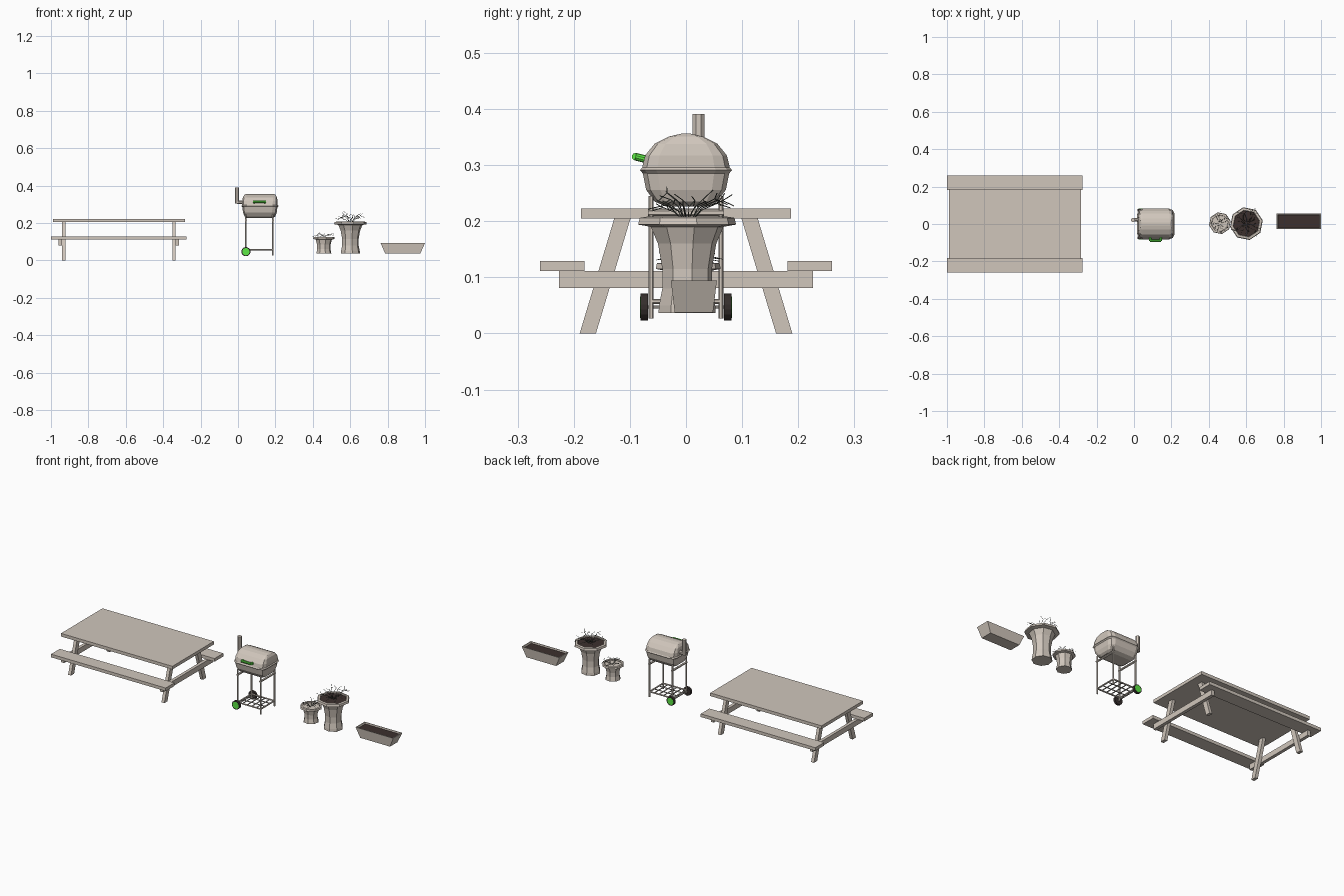
import bpy, bmesh, math, random
from mathutils import Vector

if "Cube" in bpy.data.objects:
    bpy.data.objects.remove(bpy.data.objects["Cube"])

random.seed(4)


def mat(name, r, g, b):
    m = bpy.data.materials.new(name)
    m.diffuse_color = (r, g, b, 1)
    m.use_nodes = True
    m.node_tree.nodes["Principled BSDF"].inputs["Base Color"].default_value = m.diffuse_color
    return m


TAUPE = mat("warm taupe", 0.63, 0.565, 0.5)
METAL = mat("grey metal", 0.4, 0.37, 0.34)
DARK = mat("dark rubber", 0.035, 0.027, 0.025)
GREEN = mat("bright green", 0.11, 0.8, 0.06)
SOIL = mat("dark soil", 0.045, 0.03, 0.027)
TWIG = mat("dark foliage", 0.08, 0.09, 0.075)


def mesh(name, verts, faces, m):
    me = bpy.data.meshes.new(name)
    me.from_pydata([tuple(v) for v in verts], [], faces)
    bm = bmesh.new()
    bm.from_mesh(me)
    bmesh.ops.recalc_face_normals(bm, faces=bm.faces)
    bm.to_mesh(me)
    bm.free()
    me.materials.append(m)
    ob = bpy.data.objects.new(name, me)
    bpy.context.collection.objects.link(ob)
    return ob


def loft(name, rings, m):
    """Skin a stack of equal-count rings and cap both ends."""
    n = len(rings[0])
    faces = [(k*n+i, k*n+(i+1) % n, (k+1)*n+(i+1) % n, (k+1)*n+i)
             for k in range(len(rings)-1) for i in range(n)]
    faces += [tuple(range(n)), tuple(range((len(rings)-1)*n, len(rings)*n))]
    return mesh(name, [v for r in rings for v in r], faces, m)


def rect(cx, cy, hx, hy, z):
    return [(cx-hx, cy-hy, z), (cx+hx, cy-hy, z), (cx+hx, cy+hy, z), (cx-hx, cy+hy, z)]


def box(name, x0, x1, y0, y1, z0, z1, m):
    cx, cy, hx, hy = (x0+x1)/2, (y0+y1)/2, (x1-x0)/2, (y1-y0)/2
    return loft(name, [rect(cx, cy, hx, hy, z0), rect(cx, cy, hx, hy, z1)], m)


def circle(cx, cy, r, z, n, turn=0.0):
    return [(cx+r*math.cos(turn+2*math.pi*i/n), cy+r*math.sin(turn+2*math.pi*i/n), z)
            for i in range(n)]


def rods(name, paths, r, m, n=6):
    """Straight round rods along each segment of each path, in one object."""
    verts, faces = [], []
    for path in paths:
        for a, b in zip(path, path[1:]):
            a, b = Vector(a), Vector(b)
            q = (b-a).to_track_quat('Z', 'Y')
            s = len(verts)
            for p in (a, b):
                verts += [p + q @ Vector(c) for c in circle(0, 0, r, 0, n, math.pi/n)]
            faces += [(s+i, s+(i+1) % n, s+n+(i+1) % n, s+n+i) for i in range(n)]
            faces += [tuple(range(s, s+n)), tuple(range(s+n, s+2*n))]
    return mesh(name, verts, faces, m)


# Picnic table
box("table_top", -0.988, -0.284, -0.187, 0.187, 0.205, 0.223, TAUPE)
for s in (-1, 1):
    side = "front" if s < 0 else "back"
    y = sorted((s*0.181, s*0.26))
    box(side + "_bench", -1.0, -0.275, *y, 0.111, 0.129, TAUPE)
    for e in (-1, 1):
        end = "left" if e < 0 else "right"
        x = -0.6375 + e*0.295
        yb, yt = (s*0.175, s*0.113)
        loft(f"{side}_{end}_leg", [rect(x, yb, 0.009, 0.0145, 0),
                                   rect(x, yt, 0.009, 0.0145, 0.206)], TAUPE)
for e in (-1, 1):
    x = -0.6375 + e*0.313
    box("bench_beam", x-0.009, x+0.009, -0.226, 0.226, 0.081, 0.111, TAUPE)

# Grill body: stacked rounded rectangles
GX = 0.117


def shell(name, levels, m):
    rings = []
    for z, hx, hy in levels:
        c = 0.35*hy
        rings.append([(GX+sx*px, sy*py, z) for sx, sy, px, py in (
            (-1, -1, hx, hy-c), (-1, -1, hx-0.3*c, hy-0.3*c), (-1, -1, hx-c, hy),
            (1, -1, hx-c, hy), (1, -1, hx-0.3*c, hy-0.3*c), (1, -1, hx, hy-c),
            (1, 1, hx, hy-c), (1, 1, hx-0.3*c, hy-0.3*c), (1, 1, hx-c, hy),
            (-1, 1, hx-c, hy), (-1, 1, hx-0.3*c, hy-0.3*c), (-1, 1, hx, hy-c))])
    return loft(name, rings, m)


shell("grill_lid", [(0.291, 0.1, 0.082), (0.296, 0.095, 0.078), (0.317, 0.095, 0.073),
                    (0.338, 0.091, 0.056), (0.351, 0.083, 0.03), (0.356, 0.075, 0.008)], TAUPE)
shell("grill_bowl", [(0.226, 0.07, 0.035), (0.235, 0.082, 0.056), (0.256, 0.09, 0.071),
                     (0.285, 0.094, 0.077), (0.291, 0.1, 0.082)], TAUPE)
# Chimney with elbow
rods("chimney_pipe", [[(0.04, 0.022, 0.312), (-0.005, 0.022, 0.312)]], 0.01, TAUPE, 8)
loft("chimney_stack", [circle(-0.005, 0.022, 0.0115, z, 8, math.pi/8)
                       for z in (0.304, 0.391)], TAUPE)
# Lid handle
rods("lid_handle", [[(0.086, -0.066, 0.309), (0.086, -0.09, 0.315),
                     (0.144, -0.09, 0.315), (0.144, -0.066, 0.309)]], 0.0068, GREEN, 10)

# Grill stand
X0, X1, Y = 0.042, 0.187, 0.062
stand = [[(x, s*Y, 0.027 if x == X1 else 0.04), (x, s*Y, 0.245)]
         for x in (X0, X1) for s in (-1, 1)]
stand += [[(x, -Y, 0.057), (x, Y, 0.057)] for x in (X0, X1)]
stand += [[(X0, s*Y, 0.057), (X1, s*Y, 0.057)] for s in (-1, 1)]
rods("grill_stand", stand, 0.0045, TAUPE)
rods("upper_crossbars", [[(x, -0.068, 0.215), (x, 0.068, 0.215)] for x in (X0, X1)],
     0.006, TAUPE)
rods("grill_axle", [[(X0, -0.07, 0.047), (X0, 0.07, 0.047)]], 0.003, METAL)
# Lower rack bars
rack = [[(X0+(X1-X0)*k/5, -Y, 0.057), (X0+(X1-X0)*k/5, Y, 0.057)] for k in range(1, 5)]
rack += [[(X0, y, 0.057), (X1, y, 0.057)] for y in (-0.022, 0.022)]
rods("lower_rack", rack, 0.003, METAL)
# Wheels with green hub caps
for s in (-1, 1):
    rods("wheel", [[(X0, s*0.068, 0.047), (X0, s*0.081, 0.047)]], 0.0245, DARK, 16)
    rods("wheel_cap", [[(X0, s*0.08, 0.047), (X0, s*0.0817, 0.047)]], 0.0195, GREEN, 16)


# Octagonal pots
def pot(name, cx, cy, profile, soil_r, soil_z, soil_mat):
    t = math.pi/16
    loft(name, [circle(cx, cy, r, z, 8, t) for r, z in profile], TAUPE)
    loft(name + "_soil", [circle(cx, cy, soil_r, z, 8, t)
                          for z in (soil_z-0.002, soil_z)], soil_mat)


def twigs(name, cx, cy, z, spread, height, count, r):
    paths = []
    for i in range(count):
        a = 2*math.pi*i/count + random.uniform(-0.3, 0.3)
        k = random.uniform(0.45, 1.0)
        h = height*random.uniform(0.45, 1.0)*(1.25-0.6*k)
        pts = []
        for u, v in ((0.1, 0), (0.35, 0.6), (0.7, 0.95), (1, 0.7)):
            d = a + random.uniform(-0.25, 0.25)
            pts.append((cx+spread*k*u*math.cos(d), cy+spread*k*u*math.sin(d), z+h*v))
        paths.append(pts)
        p = pts[2]  # side shoot
        d = a + random.choice((-1, 1))*random.uniform(0.6, 1.2)
        paths.append([p, (p[0]+spread*0.2*math.cos(d), p[1]+spread*0.2*math.sin(d),
                          p[2]+height*random.uniform(0.05, 0.3))])
    rods(name, paths, r, TWIG, 3)


pot("large_pot", 0.601, 0.002,
    [(0.052, 0.036), (0.051, 0.05), (0.045, 0.08), (0.045, 0.115), (0.053, 0.16),
     (0.066, 0.19), (0.089, 0.194), (0.086, 0.206), (0.073, 0.208), (0.07, 0.2)],
    0.071, 0.203, SOIL)
twigs("large_plant", 0.601, 0.002, 0.201, 0.1, 0.06, 15, 0.001)
pot("small_pot", 0.459, 0.004,
    [(0.041, 0.036), (0.036, 0.06), (0.037, 0.085), (0.044, 0.112), (0.059, 0.115),
     (0.057, 0.125), (0.046, 0.126), (0.044, 0.118)],
    0.045, 0.12, TAUPE)
twigs("small_plant", 0.459, 0.004, 0.119, 0.066, 0.036, 13, 0.0007)

# Planter box: tapered trough with soil
PX, PY = 0.881, 0.014
loft("planter_box", [rect(PX, PY, 0.094, 0.034, 0.037), rect(PX, PY, 0.119, 0.041, 0.094),
                     rect(PX, PY, 0.114, 0.037, 0.094), rect(PX, PY, 0.108, 0.034, 0.08)], TAUPE)
box("planter_soil", PX-0.111, PX+0.111, PY-0.035, PY+0.035, 0.082, 0.086, SOIL)
